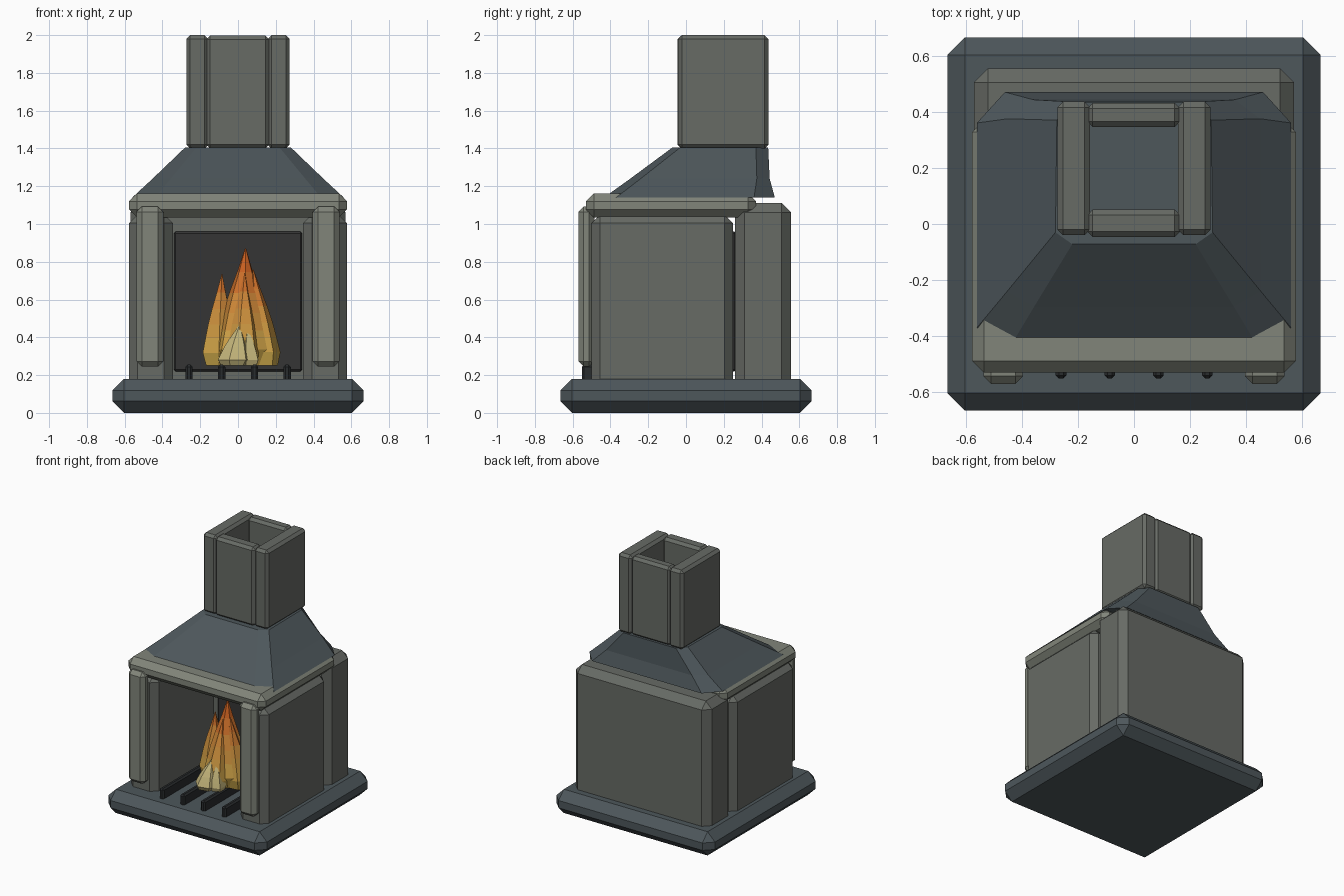
import bpy, bmesh, math

if "Cube" in bpy.data.objects:
    bpy.data.objects.remove(bpy.data.objects["Cube"])


def material(name, rgb):
    m = bpy.data.materials.new(name)
    m.diffuse_color = (*rgb, 1)
    m.use_nodes = True
    m.node_tree.nodes["Principled BSDF"].inputs["Base Color"].default_value = m.diffuse_color
    return m


STONE = material("stone", (0.135, 0.145, 0.13))
TRIM = material("pale_stone", (0.22, 0.235, 0.195))
SLATE = material("slate", (0.075, 0.095, 0.105))
IRON = material("iron", (0.022, 0.025, 0.027))
SOOT = material("soot", (0.035, 0.036, 0.036))


def finish(name, bm, mats):
    bmesh.ops.recalc_face_normals(bm, faces=bm.faces)
    me = bpy.data.meshes.new(name)
    bm.to_mesh(me)
    bm.free()
    for m in mats:
        me.materials.append(m)
    ob = bpy.data.objects.new(name, me)
    bpy.context.collection.objects.link(ob)
    return ob


def block(name, x, y, z, bevel, mat):
    """Box given by (min, max) ranges, with chamfered edges."""
    bm = bmesh.new()
    bmesh.ops.create_cube(bm, size=1)
    for v in bm.verts:
        for i, r in enumerate((x, y, z)):
            v.co[i] = r[1] if v.co[i] > 0 else r[0]
    bmesh.ops.bevel(bm, geom=bm.edges[:], offset=bevel, segments=1, affect='EDGES')
    return finish(name, bm, [mat])


def loft(bm, rings):
    """Skin a list of equal-length point rings and cap both ends."""
    rows = [[bm.verts.new(p) for p in r] for r in rings]
    n = len(rows[0])
    for a, b in zip(rows, rows[1:]):
        for i in range(n):
            j = (i + 1) % n
            bm.faces.new((a[i], a[j], b[j], b[i]))
    bm.faces.new(rows[0][::-1])
    bm.faces.new(rows[-1])


# Hearth slab and back wall
block("hearth_base", (-.665, .665), (-.665, .665), (0, .18), .062, SLATE)
block("back_wall", (-.57, .57), (.26, .555), (.13, 1.112), .05, STONE)
block("firebox_back", (-.34, .34), (.236, .265), (.22, .96), .01, SOOT)

# Side walls and front pillars
for s, side in ((-1, "left"), (1, "right")):
    block(side + "_wall", sorted((s * .345, s * .577)), (-.5, .25), (.13, 1.05), .046, STONE)
    block(side + "_pillar", sorted((s * .395, s * .537)), (-.57, -.485), (.245, 1.092), .028, TRIM)

# Mantel slab over the opening
block("mantel", (-.577, .577), (-.53, .37), (1.035, 1.162), .042, TRIM)

# Grate bars
for i in range(4):
    cx = -.26 + i * .1735
    block(f"grate_bar_{i + 1}", (cx - .019, cx + .019), (-.55, .2), (.16, .255), .011, IRON)

# Tapered hood: octagonal rings with a slightly dented back edge
def hood_ring(z, half):
    return [(x, y, z) for x, y in half] + [(-x, y, z) for x, y in reversed(half)]


bm = bmesh.new()
loft(bm, [hood_ring(1.14, [(.44, -.435), (.56, -.37), (.56, .36), (.46, .47)]),
          hood_ring(1.24, [(.356, -.295), (.452, -.24), (.45, .375), (.36, .443)]),
          hood_ring(1.405, [(.22, -.072), (.28, -.03), (.275, .37), (.22, .435)])])
finish("hood", bm, [SLATE])

# Chimney of four slabs around an open flue
for s, side in ((-1, "left"), (1, "right")):
    block(f"chimney_{side}", sorted((s * .157, s * .273)), (-.04, .436), (1.4, 2), .02, STONE)
block("chimney_front", (-.167, .165), (-.046, .052), (1.4, 1.998), .02, STONE)
block("chimney_back", (-.167, .165), (.345, .432), (1.4, 1.998), .02, STONE)

# Fire: faceted tongues shading from yellow at the foot to orange at the tip
LOW, HIGH = (.62, .40, .07), (.60, .12, .015)
FIRE = [material(f"fire_{k}", [a + (b - a) * k / 7 for a, b in zip(LOW, HIGH)]) for k in range(8)]
PALE = [material("fire_core", (.56, .47, .20))]
PROFILE = [(0, .78), (.14, 1), (.3, .86), (.45, .72), (.62, .52), (.8, .27), (1, .02)]


def flame(name, foot, tip, radius, sides, mats, turn=0):
    (fx, fy, fz), (tx, ty, tz) = foot, tip
    bm = bmesh.new()
    rings = []
    for t, r in PROFILE:
        cx, cy = fx + (tx - fx) * t ** 1.3, fy + (ty - fy) * t ** 1.3
        rings.append([(cx + radius * r * math.cos(turn + math.tau * k / sides),
                       cy + radius * r * math.sin(turn + math.tau * k / sides),
                       fz + (tz - fz) * t) for k in range(sides)])
    loft(bm, rings)
    for f in bm.faces:
        h = (f.calc_center_median().z - .26) / .56
        f.material_index = min(len(mats) - 1, max(0, int(h * 8)))
    finish(name, bm, mats)


Y = -.18
flame("flame_main", (.03, Y, .25), (.04, Y, .87), .16, 7, FIRE, .3)
flame("flame_left", (-.1, Y + .03, .25), (-.085, Y + .03, .735), .1, 6, FIRE, .5)
flame("flame_right", (.14, Y - .02, .25), (.08, Y - .03, .76), .09, 6, FIRE, .1)
flame("flame_front", (.03, Y - .11, .25), (.035, Y - .05, .74), .09, 6, FIRE, .2)
flame("flame_rear", (.02, Y + .12, .25), (.03, Y + .05, .7), .1, 6, FIRE, .4)
flame("flame_core", (-.02, Y - .16, .25), (.01, Y - .14, .47), .09, 6, PALE, .2)
flame("flame_core_side", (.06, Y - .15, .25), (.05, Y - .14, .46), .06, 5, PALE, .6)
